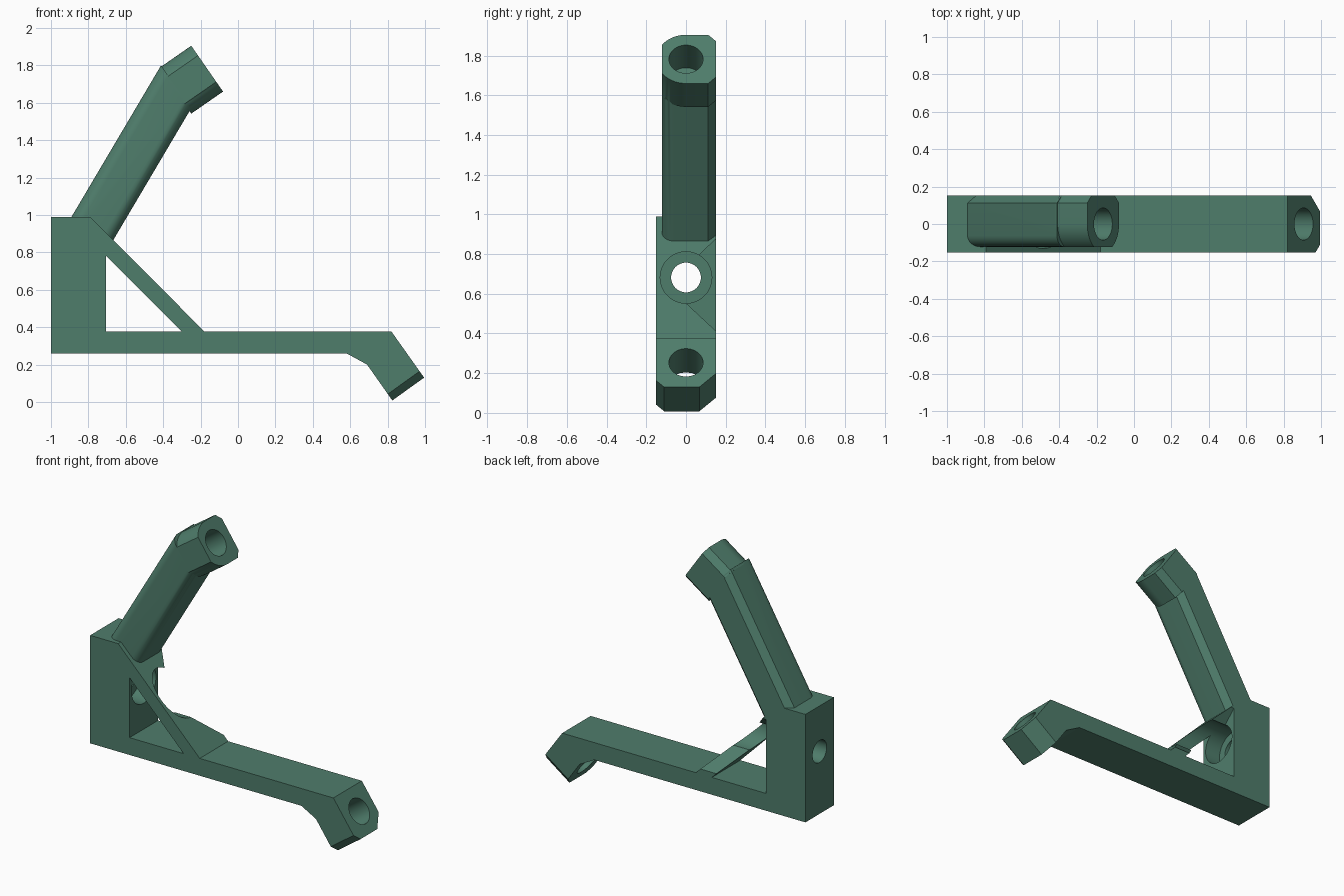
import bpy, bmesh, math
from mathutils import Vector

if "Cube" in bpy.data.objects:
    bpy.data.objects.remove(bpy.data.objects["Cube"])

green = bpy.data.materials.new("muted_green")
green.diffuse_color = (0.078, 0.205, 0.148, 1)
green.use_nodes = True
green.node_tree.nodes["Principled BSDF"].inputs["Base Color"].default_value = green.diffuse_color


def loft(name, start, end, bevels=()):
    """Solid between two matching rings of points."""
    bm = bmesh.new()
    a = [bm.verts.new(p) for p in start]
    b = [bm.verts.new(p) for p in end]
    n = len(a)
    bm.faces.new(a)
    bm.faces.new(b[::-1])
    for i in range(n):
        bm.faces.new((a[i], b[i], b[(i + 1) % n], a[(i + 1) % n]))
    bmesh.ops.recalc_face_normals(bm, faces=bm.faces)
    for p, q, size in bevels:
        p, q = Vector(p), Vector(q)
        edges = [e for e in bm.edges
                 if (e.calc_length() - (p - q).length) ** 2 < 1e-6
                 and ((e.verts[0].co + e.verts[1].co) / 2 - (p + q) / 2).length < 1e-3]
        bmesh.ops.bevel(bm, geom=edges, offset=size, offset_type='OFFSET',
                        segments=1, profile=0.5, affect='EDGES')
    me = bpy.data.meshes.new(name)
    bm.to_mesh(me)
    bm.free()
    me.materials.append(green)
    ob = bpy.data.objects.new(name, me)
    bpy.context.collection.objects.link(ob)
    return ob


def prism_y(name, pts, y0, y1, bevels=()):
    return loft(name, [(x, y0, z) for x, z in pts], [(x, y1, z) for x, z in pts], bevels)


def sweep(name, section, origin, axis, d0, d1):
    """Extrude a (y, v) section along an axis in the xz plane."""
    axis = axis.normalized()
    v = Vector((-axis.z, 0, axis.x))
    ring = lambda d: [origin + axis * d + v * h + Vector((0, y, 0)) for y, h in section]
    return loft(name, ring(d0), ring(d1))


def circle(r, n=48):
    return [(r * math.cos(math.tau * i / n), r * math.sin(math.tau * i / n)) for i in range(n)]


def combine(ob, other, op):
    mod = ob.modifiers.new(op.lower(), 'BOOLEAN')
    mod.operation, mod.solver, mod.object = op, 'EXACT', other
    bpy.context.view_layer.objects.active = ob
    bpy.ops.object.modifier_apply(modifier=mod.name)
    bpy.data.objects.remove(other, do_unlink=True)


# Post, brace, beam and lower head in one side profile; the end corners are chamfered
W = 0.152
E0, E1 = (0.995, 0.13), (0.825, 0.008)
body = [(-1, 0.26), (-1, 0.99), (-0.79, 0.99), (-0.18, 0.377), (0.82, 0.377),
        E0, E1, (0.69, 0.20), (0.58, 0.26)]
bracket = prism_y("bracket", body, -W, W, [
    ((E0[0], -W, E0[1]), (E1[0], -W, E1[1]), 0.042),
    ((E0[0], W, E0[1]), (E1[0], W, E1[1]), 0.085)])

# Triangular window under the brace
combine(bracket, prism_y("window_cutter", [(-0.705, 0.782), (-0.705, 0.377), (-0.30, 0.377)],
                         -0.3, 0.3), 'DIFFERENCE')

# Slanted arm: rounded front edges, chamfered back edges, mitred against the head
low, high = Vector((-0.89, 0, 0.99)), Vector((-0.67, 0, 0.86))
arm_dir = Vector((0.47, 0, 0.795)).normalized()
head_axis = Vector((0.245, 0, 0.17)).normalized()
face_mid = Vector((-0.165, 0, 1.782))
half = (low - high).length / 2
side = (low - high).normalized()
r = 0.06
section = [(0.152, half - 0.04), (0.112, half)]
section += [(-0.122 + r - r * math.sin(t), half - r + r * math.cos(t))
            for t in [math.pi / 2 * i / 8 for i in range(9)]]
section += [(y, -h) for y, h in reversed(section)]
start = [(low + high) / 2 + side * h + Vector((0, y, 0)) for y, h in section]
mitre = face_mid - head_axis * 0.2
end = [p + arm_dir * ((mitre - p).dot(head_axis) / arm_dir.dot(head_axis) + 0.008)
       for p in start]
arm = loft("arm", start, end)

# Upper head: half round in front, chamfered at the back
R = 0.149
head_section = [(0.152, 0.109), (0.112, R)]
front_angle = math.asin(0.122 / R)
head_section += [(-R * math.sin(front_angle * i / 12), R * math.cos(front_angle * i / 12))
                 for i in range(13)]
head_section += [(y, -h) for y, h in reversed(head_section)]
head = sweep("head", head_section, face_mid, head_axis, -0.207, 0)
combine(arm, head, 'UNION')
combine(bracket, arm, 'UNION')

# Screw holes: blind in the upper head, through in the lower head
combine(bracket, sweep("upper_hole", circle(0.086), face_mid, head_axis, -0.2, 0.1), 'DIFFERENCE')
combine(bracket, sweep("lower_hole", circle(0.086), Vector((0.907, 0, 0.253)), head_axis,
                       -0.4, 0.1), 'DIFFERENCE')

# Post hole, its wide counterbore through the brace, and the brace's open back
X, post = Vector((1, 0, 0)), Vector((0, 0, 0.682))
combine(bracket, sweep("post_hole", circle(0.075), post, X, -1.2, 0), 'DIFFERENCE')
combine(bracket, sweep("counterbore", circle(0.13), post, X, -0.82, 0.3), 'DIFFERENCE')
wedge = [(0, -0.129), (0.18, -0.297), (0.18, 0.223), (0.04, 0.088), (0, 0.06)]
combine(bracket, sweep("wedge_cutter", wedge, post, X, -0.704, 0.3), 'DIFFERENCE')

# Smooth the round surfaces, keep edges crisp
bpy.ops.object.select_all(action='DESELECT')
bracket.select_set(True)
bpy.context.view_layer.objects.active = bracket
bpy.ops.object.shade_smooth_by_angle(angle=math.radians(25))
